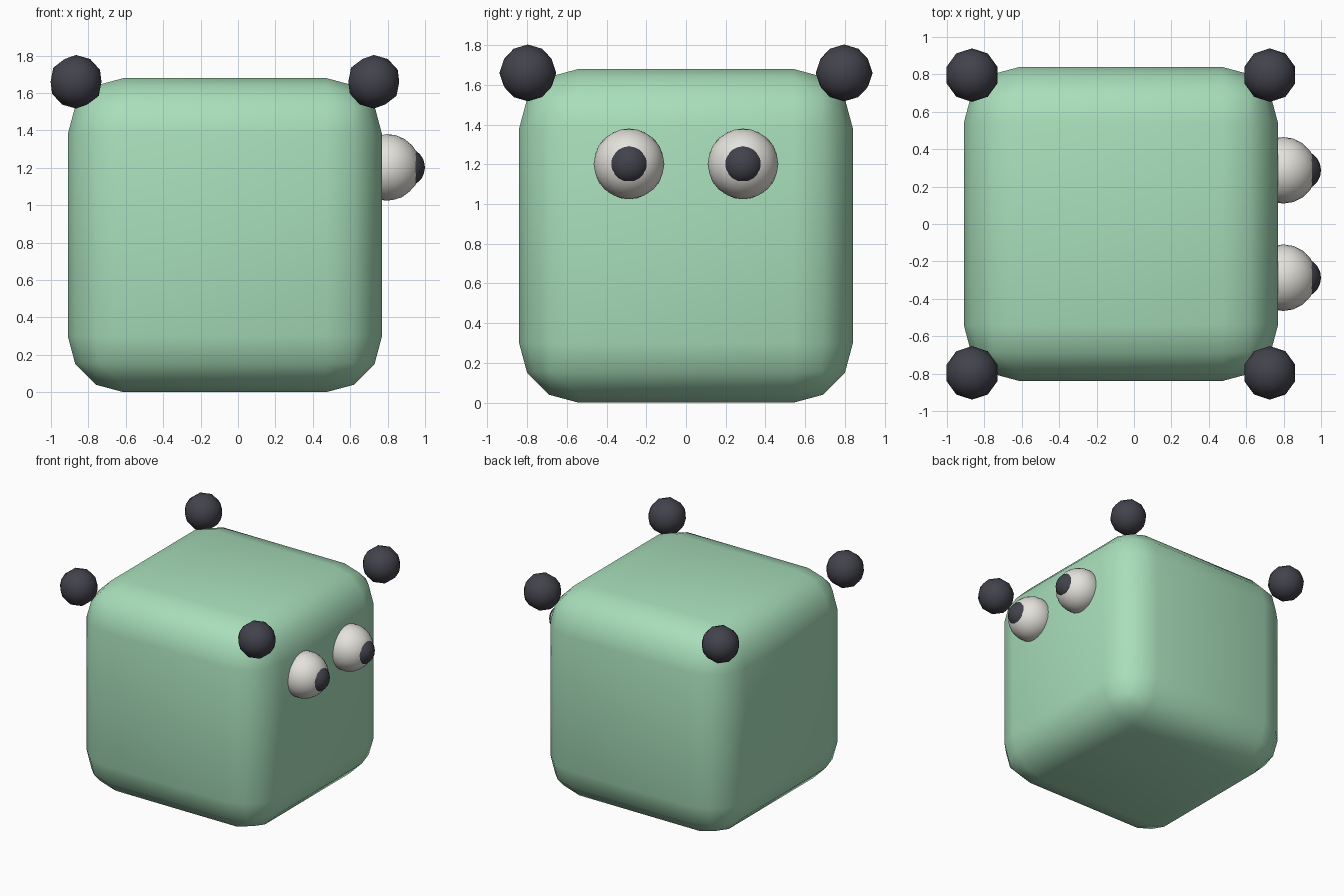
import bpy

default = bpy.data.objects.get("Cube")
if default:
    bpy.data.objects.remove(default, do_unlink=True)


def make_material(name, color):
    mat = bpy.data.materials.new(name)
    mat.use_nodes = True
    mat.diffuse_color = (*color, 1)
    mat.node_tree.nodes["Principled BSDF"].inputs["Base Color"].default_value = (*color, 1)
    return mat


green = make_material("mint_green", (0.39, 0.73, 0.49))
white = make_material("warm_white", (0.78, 0.76, 0.71))
dark = make_material("charcoal", (0.055, 0.055, 0.073))


def finish(obj, name, mat):
    obj.name = name
    obj.data.materials.append(mat)
    obj.data.polygons.foreach_set("use_smooth", [True] * len(obj.data.polygons))
    return obj


def ball(name, radius, location, detail, mat):
    bpy.ops.mesh.primitive_ico_sphere_add(subdivisions=detail, radius=radius, location=location)
    return finish(bpy.context.object, name, mat)


# Rounded cube body
SIZE = 1.68
BODY_X = -0.07
bpy.ops.mesh.primitive_cube_add(size=SIZE, location=(BODY_X, 0, SIZE / 2))
body = finish(bpy.context.object, "body", green)
bevel = body.modifiers.new("rounded_edges", "BEVEL")
bevel.width = 0.3
bevel.segments = 3
bevel.limit_method = "NONE"

for side, y in (("right", -1), ("left", 1)):
    # Corner balls on top
    for end, x in (("back", -1), ("front", 1)):
        ball(f"corner_ball_{end}_{side}", 0.143, (BODY_X + 0.796 * x, 0.796 * y, 1.66), 2, dark)
    # Eyes with pupils bulging through
    ball(f"eye_{side}", 0.178, (0.798, 0.287 * y, 1.202), 3, white)
    ball(f"pupil_{side}", 0.106, (0.894, 0.287 * y, 1.202), 3, dark)
